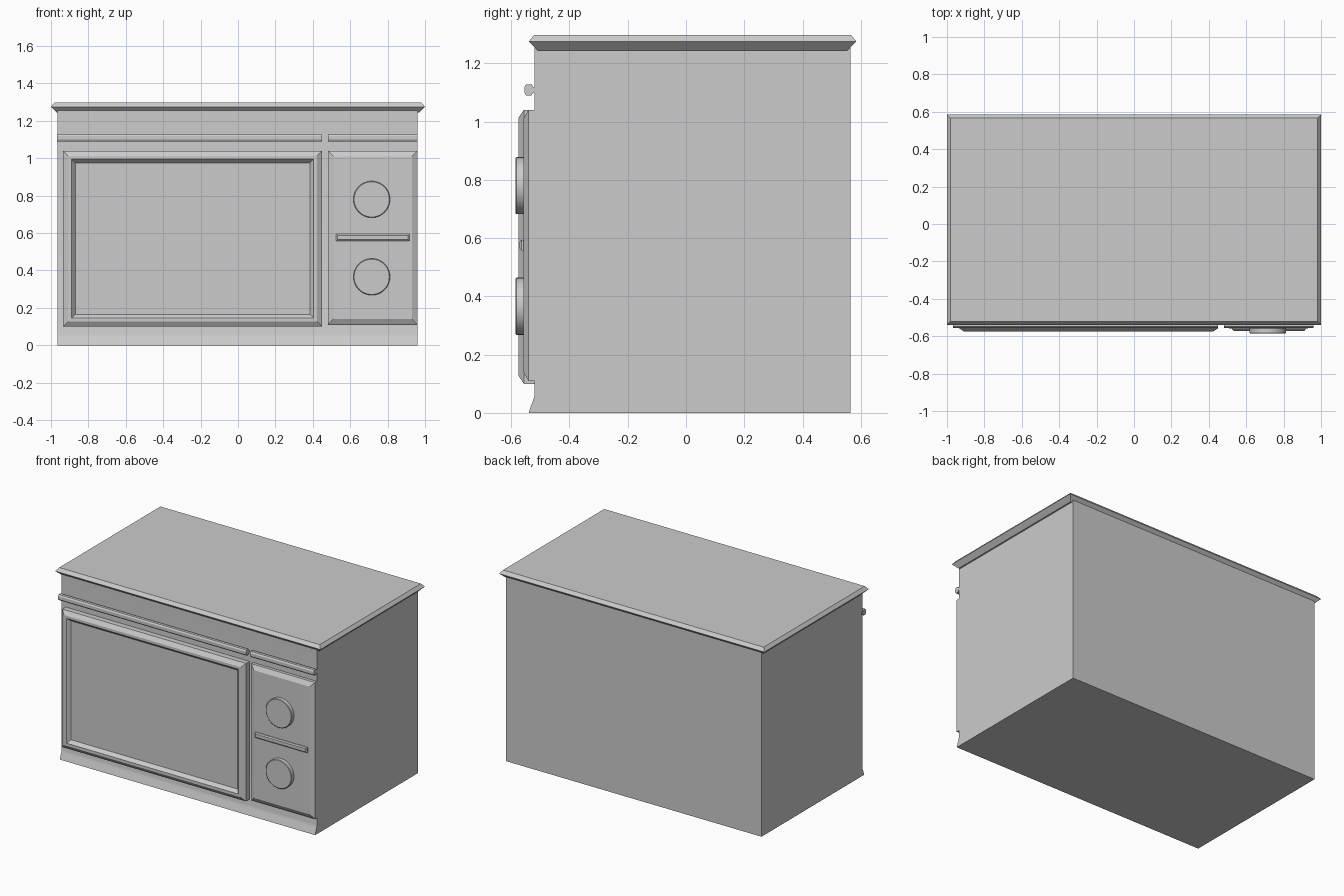
import bpy, bmesh, math

if "Cube" in bpy.data.objects:
    bpy.data.objects.remove(bpy.data.objects["Cube"])


def finish(name, bm, smooth=None):
    bmesh.ops.recalc_face_normals(bm, faces=bm.faces)
    me = bpy.data.meshes.new(name)
    bm.to_mesh(me)
    bm.free()
    ob = bpy.data.objects.new(name, me)
    bpy.context.collection.objects.link(ob)
    if smooth:
        bpy.context.view_layer.objects.active = ob
        ob.select_set(True)
        bpy.ops.object.shade_smooth_by_angle(angle=math.radians(smooth))
        ob.select_set(False)
    return ob


def loft(name, rings, smooth=None):
    """Skin closed rings of points and cap both ends."""
    bm = bmesh.new()
    loops = [[bm.verts.new(p) for p in r] for r in rings]
    n = len(loops[0])
    for a, b in zip(loops, loops[1:]):
        for i in range(n):
            j = (i + 1) % n
            bm.faces.new((a[i], a[j], b[j], b[i]))
    bm.faces.new(loops[0])
    bm.faces.new(loops[-1])
    return finish(name, bm, smooth)


def extrude_x(name, profile, x0, x1, smooth=None):
    return loft(name, [[(x, y, z) for y, z in profile] for x in (x0, x1)], smooth)


def front_plate(name, x0, x1, z0, z1, steps):
    """Stepped rectangular plate on the front: steps are (inset, y)."""
    return loft(name, [[(x0 + d, y, z0 + d), (x1 - d, y, z0 + d),
                        (x1 - d, y, z1 - d), (x0 + d, y, z1 - d)] for d, y in steps])


# Cabinet with flared plinth at the front
extrude_x("cabinet", [(-.54, 0), (-.534, .02), (-.524, .045), (-.52, .06), (-.52, 1.26),
                      (.565, 1.26), (.565, 0)], -.965, .96, 30)

# Top slab with pointed edge
loft("top_slab", [[(sx * (1 - d), -.54 + d if sy < 0 else .585 - d, z)
                   for sx, sy in ((-1, -1), (1, -1), (1, 1), (-1, 1))]
                  for d, z in ((.03, 1.245), (0, 1.275), (.018, 1.297))])

# Door frame with recessed window
front_plate("door", -.935, .45, .10, 1.04,
            [(0, -.51), (0, -.557), (.027, -.575), (.045, -.575), (.065, -.553)])

# Control panel with raised centre
front_plate("control_panel", .48, .96, .11, 1.04,
            [(0, -.51), (0, -.541), (.03, -.558)])

# Trim strips above door and panel
strip = [(-.51, 1.10), (-.525, 1.10), (-.53, 1.09), (-.549, 1.09), (-.555, 1.10),
         (-.555, 1.118), (-.549, 1.128), (-.53, 1.128), (-.525, 1.118), (-.51, 1.118)]
extrude_x("door_trim_strip", strip, -.968, .45)
extrude_x("panel_trim_strip", strip, .48, .96)

# Divider bar between knobs
front_plate("divider_bar", .525, .917, .558, .594,
            [(0, -.55), (0, -.565), (.007, -.571)])

# Control knobs
for name, z in (("upper_knob", .78), ("lower_knob", .366)):
    loft(name, [[(.715 + r * math.cos(t * math.pi / 24), y, z + r * math.sin(t * math.pi / 24))
                 for t in range(48)] for r, y in ((.098, -.55), (.098, -.582), (.094, -.585))], 30)
